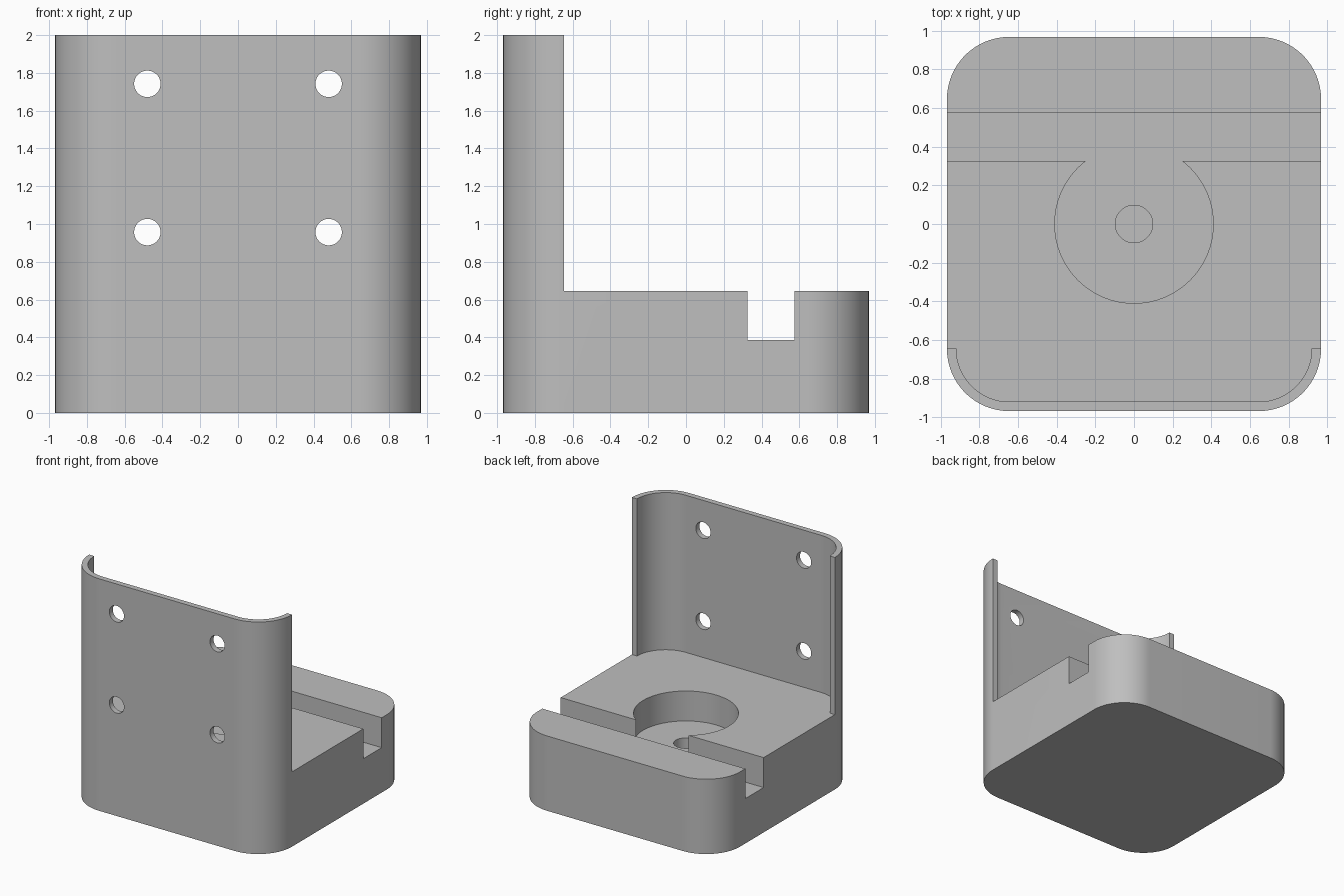
import bpy
import bmesh
from math import cos, sin, pi
from mathutils import Matrix, Vector

if "Cube" in bpy.data.objects:
    bpy.data.objects.remove(bpy.data.objects["Cube"])

UNIT = 1 / 31                 # model is laid out on a 60 x 60 x 62 grid
HALF, RADIUS, WALL = 30 * UNIT, 10 * UNIT, 1.5 * UNIT
HEIGHT, DECK, FLOOR = 62 * UNIT, 20 * UNIT, 12 * UNIT
EDGE = HALF - RADIUS          # where the rounded corners begin

grey = bpy.data.materials.new("plain grey")
grey.use_nodes = True
colour = (0.52, 0.52, 0.52, 1)
grey.diffuse_color = colour
grey.node_tree.nodes["Principled BSDF"].inputs["Base Color"].default_value = colour


def arc(cx, cy, r, start, end, steps):
    angles = [start + (end - start) * i / steps for i in range(steps + 1)]
    return [(cx + r * cos(a), cy + r * sin(a)) for a in angles]


def circle(r):
    return arc(0, 0, r, 0, 2 * pi, 64)[:-1]


def box(x0, x1, y0, y1):
    return [(x0, y0), (x1, y0), (x1, y1), (x0, y1)]


def prism(name, outline, bottom, top, matrix=Matrix()):
    """Extrude a flat outline upwards, then place it with a matrix."""
    bm = bmesh.new()
    face = bm.faces.new([bm.verts.new((x, y, bottom)) for x, y in outline])
    extruded = bmesh.ops.extrude_face_region(bm, geom=[face])["geom"]
    moved = [v for v in extruded if isinstance(v, bmesh.types.BMVert)]
    bmesh.ops.translate(bm, verts=moved, vec=Vector((0, 0, top - bottom)))
    bmesh.ops.recalc_face_normals(bm, faces=bm.faces)
    bm.transform(matrix)
    mesh = bpy.data.meshes.new(name)
    bm.to_mesh(mesh)
    bm.free()
    mesh.materials.append(grey)
    obj = bpy.data.objects.new(name, mesh)
    bpy.context.collection.objects.link(obj)
    return obj


# Rounded block
outline = []
for i, (sx, sy) in enumerate([(1, 1), (-1, 1), (-1, -1), (1, -1)]):
    outline += arc(sx * EDGE, sy * EDGE, RADIUS, i * pi / 2, (i + 1) * pi / 2, 24)
bracket = prism("bracket", outline, 0, HEIGHT)

# Space above the deck, leaving a thin curved front wall
inner = RADIUS - WALL
space = [(2, 2), (-2, 2), (-2, -EDGE)]
space += arc(-EDGE, -EDGE, inner, pi, 1.5 * pi, 24)
space += arc(EDGE, -EDGE, inner, 1.5 * pi, 2 * pi, 24)
space += [(2, -EDGE)]
cutters = [prism("deck_space", space, DECK, 3)]

# Slot across the deck, round pocket and blind centre hole
cutters += [
    prism("slot", box(-2, 2, 0.325, 0.575), FLOOR, 1),
    prism("pocket", circle(0.41), FLOOR, 1),
    prism("centre_hole", circle(3 * UNIT), 0.13, 1),
]

# Four screw holes through the front wall
for x in (-0.48, 0.48):
    for z in (0.957, 1.742):
        place = Matrix.Translation((x, -HALF, z)) @ Matrix.Rotation(pi / 2, 4, "X")
        cutters.append(prism("screw_hole", circle(0.07), -0.15, 0.15, place))

# Cut everything out of the block
bpy.ops.object.select_all(action="DESELECT")
bpy.context.view_layer.objects.active = bracket
bracket.select_set(True)
for cutter in cutters:
    cutter.hide_render = True
    mod = bracket.modifiers.new(cutter.name, "BOOLEAN")
    mod.operation, mod.solver, mod.object = "DIFFERENCE", "EXACT", cutter
    bpy.ops.object.modifier_apply(modifier=mod.name)
    bpy.data.objects.remove(cutter)

bpy.ops.object.shade_smooth_by_angle(angle=pi / 6)
